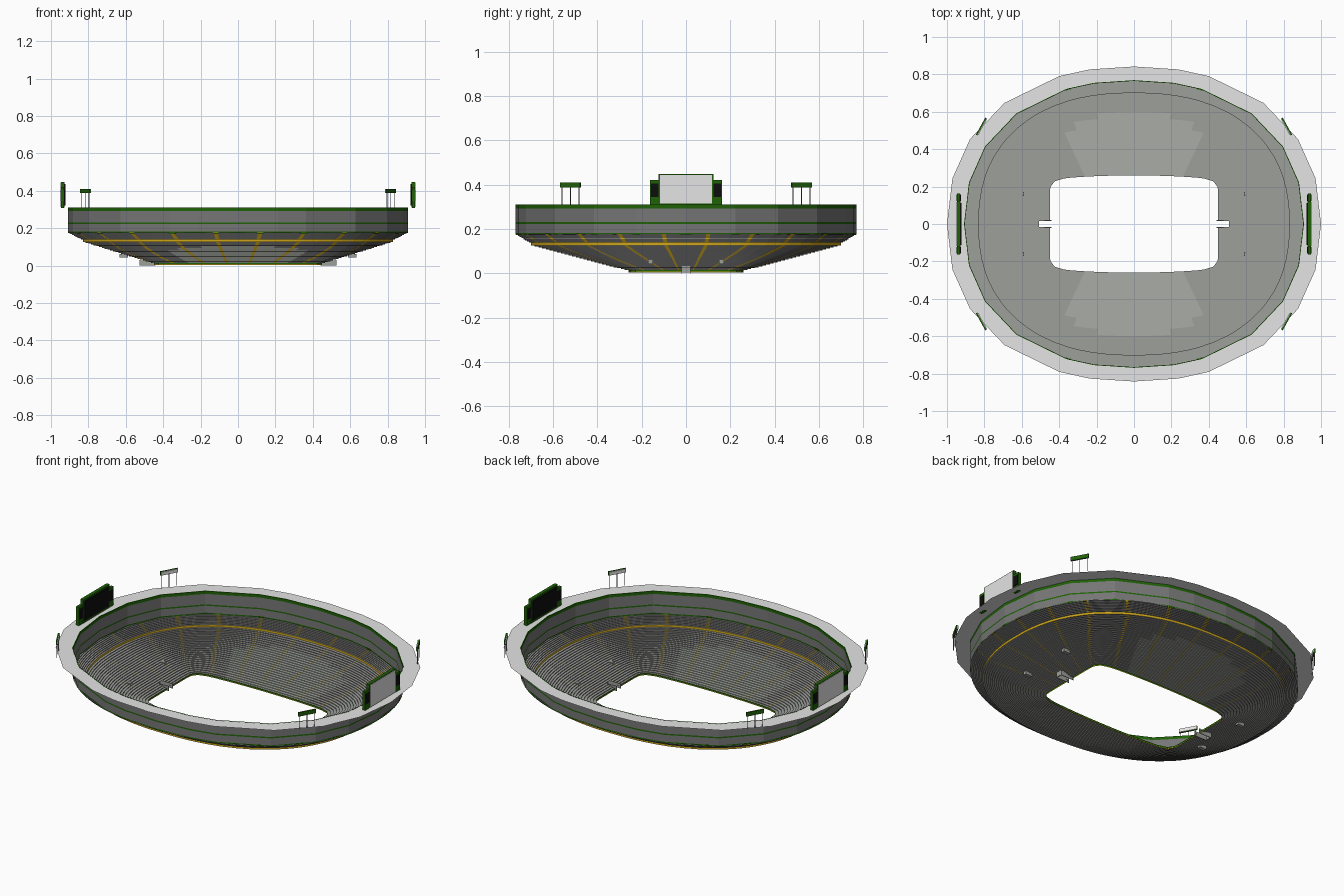
import bpy, bmesh, math
from mathutils import Matrix, Vector

if "Cube" in bpy.data.objects:
    bpy.data.objects.remove(bpy.data.objects["Cube"])


def mat(name, r, g, b):
    m = bpy.data.materials.new(name)
    m.diffuse_color = (r, g, b, 1)
    m.use_nodes = True
    m.node_tree.nodes["Principled BSDF"].inputs["Base Color"].default_value = m.diffuse_color
    return m


SEAT = mat("seat grey", 0.34, 0.35, 0.33)
PALE = mat("pale seat", 0.40, 0.42, 0.38)
WALL = mat("wall grey", 0.18, 0.18, 0.18)
ROOF = mat("light grey", 0.78, 0.78, 0.78)
GREEN = mat("dark green", 0.014, 0.12, 0.002)
GOLD = mat("gold", 0.62, 0.38, 0.01)
BLACK = mat("screen black", 0.004, 0.004, 0.004)

# Directions round the oval: a coarse set for wall and roof, a fine set for seating
QUARTER = [0, 16.6, 31.6, 48, 67, 76.5]
COARSE = sorted({q for a in QUARTER for q in (a, 180 - a, 180 + a, (360 - a) % 360)} | {90, 270})
AISLES = [7.5 + 15 * i for i in range(24)]
AISLE_W = 0.7
FINE = sorted([a for a in range(5, 360, 5) if a != 180] + [-3.7, 3.7, 176.3, 183.7]
              + [a + s * AISLE_W for a in AISLES for s in (-1, 1)])


def oval(a, b, p, bow, deg):
    """Point on a superellipse of exponent 1/p, with slightly bowed long sides."""
    c, s = math.cos(math.radians(deg)), math.sin(math.radians(deg))
    n = 1 / p
    f = (abs(c) ** n + abs(s) ** n) ** -p
    return Vector((a * c * f, b * s * f * (1 - bow * (c * f) ** 2)))


def bowl_pt(t, deg):
    """t=0 at pitch edge, t=1 at the end of the lower tier, t=2 at the wall."""
    if t <= 1:
        return oval(0.45 + 0.38 * t, 0.26 + 0.44 * t, 0.083 + 0.35 * t, 0.08 * (1 - t), deg)
    u = t - 1
    return oval(0.83 + 0.077 * u, 0.70 + 0.067 * u, 0.433 + 0.017 * u, 0, deg)


def loft(name, rings, angles, point, mats, rule):
    """Skin rings of (t, z); rule(row, angle) gives a material index or None for a gap."""
    bm = bmesh.new()
    vs = [[bm.verts.new((*point(t, d), z)) for d in angles] for t, z in rings]
    n = len(angles)
    for i in range(len(rings) - 1):
        for j in range(n):
            k = (j + 1) % n
            mid = (angles[j] + (angles[k] if k else angles[0] + 360)) / 2
            m = rule(i, mid)
            if m is not None:
                f = bm.faces.new((vs[i][j], vs[i + 1][j], vs[i + 1][k], vs[i][k]))
                f.material_index = m
    bmesh.ops.delete(bm, geom=[v for v in bm.verts if not v.link_faces], context='VERTS')
    return finish(name, bm, mats)


def finish(name, bm, mats):
    me = bpy.data.meshes.new(name)
    bm.to_mesh(me)
    bm.free()
    for m in mats:
        me.materials.append(m)
    ob = bpy.data.objects.new(name, me)
    bpy.context.collection.objects.link(ob)
    return ob


def box(name, loc, size, m, rot=None):
    bm = bmesh.new()
    mx = Matrix.Translation(loc) @ (rot or Matrix()) @ Matrix.Diagonal((*size, 1))
    bmesh.ops.create_cube(bm, size=1, matrix=mx)
    return finish(name, bm, [m])


def in_aisle(d):
    return any(abs(d - a) < 0.1 for a in AISLES)


def in_tunnel(d):
    return abs(d) < 1 or abs(d - 180) < 1


# Stepped lower tier: tunnel gaps, paler middle blocks, darker risers, gold aisle risers
ROWS = 26
Z0, Z1 = 0.014, 0.126
STEP = (Z1 - Z0) / (ROWS - 1)
rings = [(0, Z0)]
for i in range(ROWS):
    z = Z0 + STEP * i
    rings.append(((i + 1) / ROWS, z))
    if i < ROWS - 1:
        rings.append(((i + 1) / ROWS, z + STEP))


def lower_rule(i, d):
    row = i // 2
    if row < 4 and in_tunnel(d):
        return None
    if i % 2 and in_aisle(d):
        return 2
    off = abs(d % 180 - 90)
    limit = 30 if row < 15 else 25 if row < 18 else 15 if row < 20 else 0
    if off < limit:
        return 1
    return 3 if i % 2 else 0


loft("lower_seating", rings, FINE, bowl_pt, [SEAT, PALE, GOLD, WALL], lower_rule)

# Gold band between tiers
loft("tier_band", [(1, Z1), (1, 0.139)], FINE, bowl_pt, [GOLD], lambda i, d: 0)

# Stepped upper tier
UP = 8
rings = [(1, 0.139)]
for i in range(UP):
    z = 0.139 + 0.039 * i / UP
    rings += [(1 + (i + 1) / UP, z), (1 + (i + 1) / UP, z + 0.039 / UP)]
loft("upper_seating", rings, FINE, bowl_pt, [SEAT, GOLD, WALL],
     lambda i, d: (1 if in_aisle(d) else 2) if i % 2 else 0)

# Low wall round the pitch: green with a thin gold foot
loft("pitch_wall", [(0, 0.004), (0, 0.008), (0, Z0 + 0.002)], FINE, bowl_pt, [GOLD, GREEN],
     lambda i, d: None if in_tunnel(d) else i)

# Outer wall with green stripes
wall = loft("outer_wall", [(0, z) for z in (0.175, 0.182, 0.223, 0.231, 0.293, 0.31)], COARSE,
            lambda t, d: oval(0.907, 0.767, 0.45, 0, d), [WALL, GREEN],
            lambda i, d: 1 if i % 2 == 0 else 0)
sol = wall.modifiers.new("thickness", 'SOLIDIFY')
sol.thickness = 0.004
sol.offset = 0

# Flat roof rim
loft("roof_rim", [(0, 0.309), (1, 0.309)], COARSE,
     lambda t, d: oval(0.905 + 0.095 * t, 0.765 + 0.077 * t, 0.45, 0, d), [ROOF], lambda i, d: 0)

# Upright green gates at the head of each aisle
for d in AISLES:
    p = bowl_pt(1.93, d)
    along = bowl_pt(1.93, d + 1) - p
    rot = Matrix.Rotation(math.atan2(along.y, along.x), 4, 'Z')
    box("aisle_gate", (*p, 0.176), (0.034, 0.003, 0.008), GREEN, rot)

for s in (-1, 1):
    for q in (-1, 1):
        # Players' tunnel sides
        box("tunnel_side", (s * 0.483, q * 0.019, 0.014), (0.085, 0.004, 0.028), SEAT)
        # Gate boxes under the end stands
        box("stand_gate", (s * 0.61, q * 0.16, 0.053), (0.045, 0.022, 0.02), SEAT)
        # Scoreboard wings
        box("board_wing", (s * 0.938, q * 0.141, 0.364), (0.018, 0.042, 0.112), GREEN)
        for e in (-1, 1):
            box("wing_screen", (s * 0.938 + e * 0.01, q * 0.141, 0.375), (0.004, 0.034, 0.06), BLACK)

        # Floodlights: lamp bar, pale lamp face and posts
        rot = Matrix.Rotation(s * q * math.radians(29), 4, 'Z')
        c = Vector((s * 0.817, q * 0.521, 0))
        side = rot @ Vector((0, 1, 0))
        out = rot @ Vector((s, 0, 0))
        box("floodlight_bar", c + Vector((0, 0, 0.399)), (0.008, 0.104, 0.023), GREEN, rot)
        box("floodlight_lamps", c - out * 0.006 + Vector((0, 0, 0.399)), (0.005, 0.1, 0.02), ROOF, rot)
        for k in (-0.043, 0, 0.043):
            box("floodlight_post", c + side * k + Vector((0, 0, 0.348)), (0.003, 0.003, 0.08), WALL, rot)
    box("tunnel_end", (s * 0.524, 0, 0.016), (0.004, 0.04, 0.026), SEAT)

    # Scoreboard: frame, pale back and black screen facing the pitch
    box("board_frame", (s * 0.937, 0, 0.379), (0.02, 0.246, 0.138), GREEN)
    box("board_back", (s * 0.948, 0, 0.379), (0.004, 0.236, 0.13), ROOF)
    box("board_screen", (s * 0.926, 0, 0.38), (0.005, 0.226, 0.115), BLACK)
